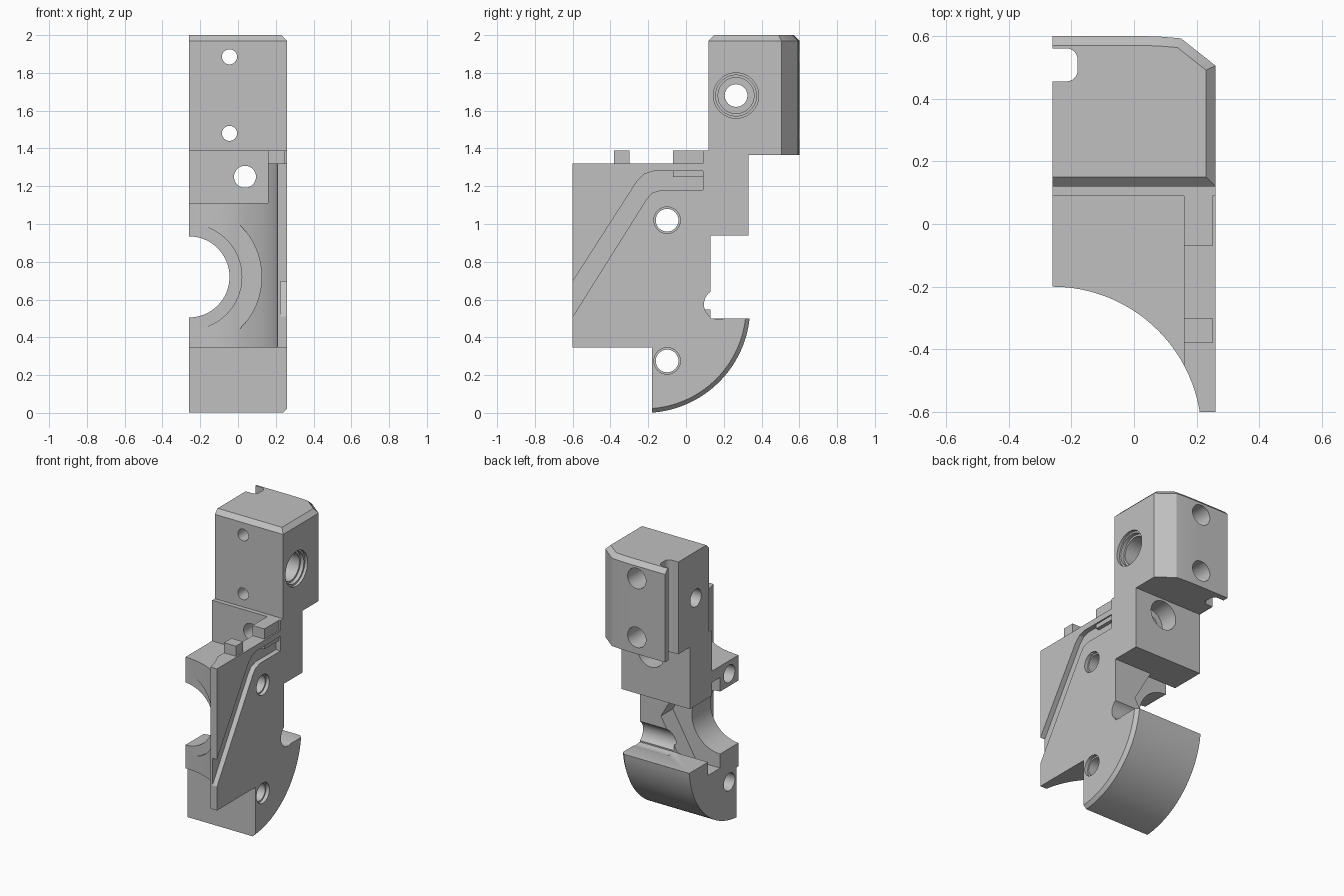
import bpy, bmesh, math
from mathutils import Vector

cube = bpy.data.objects.get("Cube")
if cube:
    bpy.data.objects.remove(cube, do_unlink=True)

metal = bpy.data.materials.new("plain_grey_metal")
metal.use_nodes = True
GREY = (0.53, 0.53, 0.53, 1)
metal.diffuse_color = GREY
metal.node_tree.nodes["Principled BSDF"].inputs["Base Color"].default_value = GREY

L, R = -0.26, 0.26  # flat mating face and outer face


def place(axis, u, v, w):
    return {"x": (w, u, v), "y": (u, w, v), "z": (u, v, w)}[axis]


def prism(name, pts, axis, lo, hi, bevel=None, width=0.03, segments=1):
    """Extrude a 2D outline along an axis; bevel(a, b) picks edges to bevel."""
    bm = bmesh.new()
    ends = [[bm.verts.new(place(axis, u, v, w)) for u, v in pts] for w in (lo, hi)]
    n = len(pts)
    for ring in ends:
        bm.faces.new(ring)
    for i in range(n):
        j = (i + 1) % n
        bm.faces.new((ends[0][i], ends[0][j], ends[1][j], ends[1][i]))
    bmesh.ops.recalc_face_normals(bm, faces=bm.faces)
    if bevel:
        edges = [e for e in bm.edges if bevel(e.verts[0].co, e.verts[1].co)]
        bmesh.ops.bevel(bm, geom=edges, offset=width, segments=segments,
                        profile=0.5, affect="EDGES")
    mesh = bpy.data.meshes.new(name)
    bm.to_mesh(mesh)
    bm.free()
    mesh.materials.append(metal)
    ob = bpy.data.objects.new(name, mesh)
    bpy.context.collection.objects.link(ob)
    return ob


def rect(u0, u1, v0, v1):
    return [(u0, v0), (u1, v0), (u1, v1), (u0, v1)]


def circle(u, v, r, n=64, start=0.0):
    return [(u + r * math.cos(start + math.tau * i / n),
             v + r * math.sin(start + math.tau * i / n)) for i in range(n)]


def combine(target, tool, operation="DIFFERENCE"):
    tool.hide_render = True
    mod = target.modifiers.new(operation, "BOOLEAN")
    mod.operation = operation
    mod.solver = "EXACT"
    mod.object = tool
    bpy.context.view_layer.objects.active = target
    bpy.ops.object.modifier_apply(modifier=mod.name)
    bpy.data.objects.remove(tool, do_unlink=True)


def bore(target, axis, u, v, r, lo, hi):
    combine(target, prism("bore_cutter", circle(u, v, r), axis, lo, hi))


# Lower body with its side plate, hollowed by an upright cylinder
body = prism("bracket_body", rect(-0.6, 0.13, 0.345, 1.32), "x", L, R)
combine(body, prism("shelf_cutter", rect(-0.8, 0.09, 1.11, 1.6), "x", -0.5, 0.16))
combine(body, prism("round_front_cutter", circle(L, -0.676, 0.476, 128), "z", 0, 1.5))

# Shallow round recesses and the large bore in the front
bore(body, "y", L, 0.72, 0.385, -0.9, -0.277)
bore(body, "y", L, 0.72, 0.28, -0.9, -0.203)

# Curved foot with a chamfered outer rim
CY, CZ, CR = -0.22, 0.56, 0.56
a0, a1 = math.asin(0.04 / CR), math.acos(0.06 / CR)
arc = [(CY + CR * math.sin(a0 + (a1 - a0) * i / 32),
        CZ - CR * math.cos(a0 + (a1 - a0) * i / 32)) for i in range(33)]


def on_rim(a, b):
    return all(c.x > R - 0.001 and
               abs(math.hypot(c.y - CY, c.z - CZ) - CR) < 0.001 for c in (a, b))


foot = prism("curved_foot", arc + [(-0.18, 0.5)], "x", L, R, on_rim, 0.022)
combine(body, foot, "UNION")

# Hexagonal pocket behind the large bore
combine(body, prism("hex_pocket_cutter", circle(L, 0.72, 0.36, 6), "y", 0.0, 0.132))
bore(body, "y", L, 0.72, 0.215, -0.9, 0.12)

# Slanted groove on the outer face
groove = [(-0.7, 0.35), (-0.21, 1.13), (-0.18, 1.165), (-0.13, 1.18), (0.125, 1.18),
          (0.125, 1.28), (-0.17, 1.28), (-0.22, 1.265), (-0.26, 1.225), (-0.7, 0.54)]
combine(body, prism("groove_cutter", groove, "x", 0.225, 0.4))
bore(body, "x", 0.175, 0.575, 0.08, 0.0, 0.4)

# Middle block
combine(body, prism("middle_block", rect(0.09, 0.33, 0.94, 1.39), "x", L, R), "UNION")

# Raised tabs along the top of the side plate
for y0, y1 in ((-0.38, -0.3), (-0.07, 0.14)):
    combine(body, prism("plate_tab", rect(y0, y1, 1.25, 1.39), "x", 0.16, 0.25), "UNION")

# Upper block: chamfered crown, cut back corner, bolts and slot
outline = [(L, 0.12), (R, 0.12), (R, 0.505), (0.15, 0.592), (0.08, 0.598),
           (0.0, 0.6), (L, 0.6)]


def crown(a, b):
    flat_side = a.x < L + 0.001 and b.x < L + 0.001
    return a.z > 1.99 and b.z > 1.99 and not flat_side


upper = prism("upper_block", outline, "z", 1.365, 2.0, crown, 0.03)
slot = prism("slot_cutter", rect(-0.4, -0.18, 0.455, 0.56), "z", 1.2, 2.2,
             lambda a, b: abs(a.z - b.z) > 0.5, 0.035, 6)
combine(upper, slot)
combine(body, upper, "UNION")

# Cross holes along x, each with a wider mouth
for y, z, steps in ((-0.1, 1.02, ((0.06, -0.5), (0.07, 0.235))),
                    (-0.1, 0.275, ((0.06, -0.5), (0.07, 0.235))),
                    (0.265, 1.68, ((0.06, -0.5), (0.095, 0.1), (0.108, 0.215), (0.12, 0.24)))):
    for r, start in steps:
        bore(body, "x", y, z, r, start, 0.5)

# Bolt holes along y, counterbored from the back
for x, z, r, wide, start in ((-0.045, 1.885, 0.04, 0.07, 0.35),
                             (-0.045, 1.48, 0.04, 0.07, 0.35),
                             (0.037, 1.25, 0.058, 0.1, 0.2)):
    stop = 0.8 if z > 1.3 else 0.345
    bore(body, "y", x, z, r, -0.15, stop)
    bore(body, "y", x, z, wide, start, stop)

# Smooth curved walls, crisp machined edges
bpy.ops.object.select_all(action="DESELECT")
body.select_set(True)
bpy.context.view_layer.objects.active = body
bpy.ops.object.shade_smooth_by_angle(angle=math.radians(25))
